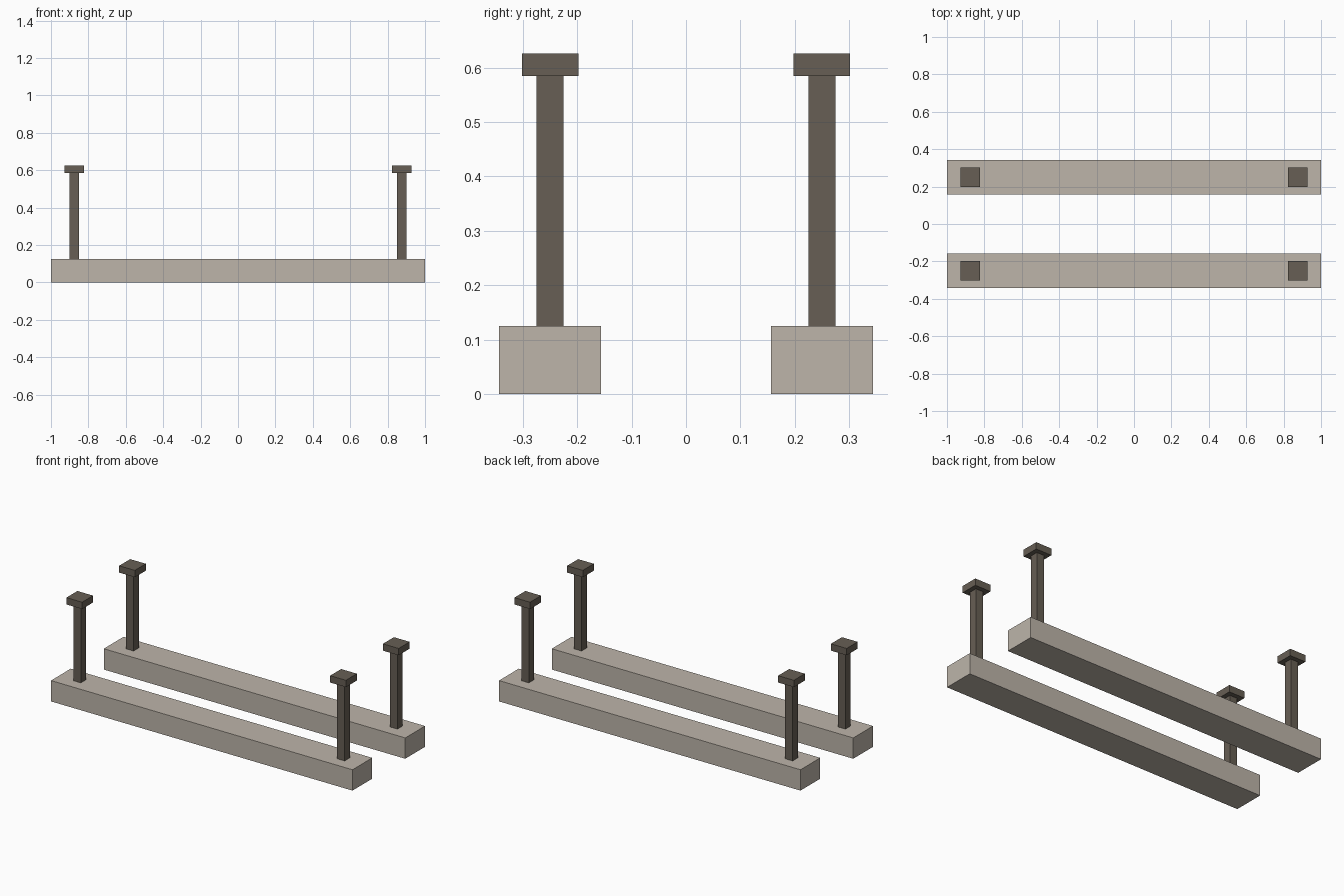
import bpy

cube = bpy.data.objects.get("Cube")
if cube:
    bpy.data.objects.remove(cube, do_unlink=True)


def make_material(name, rgb):
    mat = bpy.data.materials.new(name)
    mat.use_nodes = True
    mat.diffuse_color = (*rgb, 1)
    mat.node_tree.nodes["Principled BSDF"].inputs["Base Color"].default_value = (*rgb, 1)
    return mat


def box(name, x, y, bottom, top, width, depth, mat):
    bpy.ops.mesh.primitive_cube_add(size=1, location=(x, y, (bottom + top) / 2))
    obj = bpy.context.object
    obj.name = name
    obj.scale = (width, depth, top - bottom)
    bpy.ops.object.transform_apply(location=False, rotation=False, scale=True)
    obj.data.materials.append(mat)
    return obj


stone = make_material("pale stone", (0.51, 0.46, 0.40))
wood = make_material("dark wood", (0.135, 0.114, 0.089))

BEAM_TOP, POST_TOP, CAP_TOP = 0.125, 0.585, 0.626

# Two parallel beams, each with a capped post near either end
for row, y in (("front", -0.25), ("back", 0.25)):
    box(f"{row}_beam", 0, y, 0, BEAM_TOP, 2, 0.187, stone)
    for side, x in (("right", -0.875), ("left", 0.875)):
        box(f"{row}_{side}_post", x, y, BEAM_TOP, POST_TOP, 0.05, 0.05, wood)
        box(f"{row}_{side}_cap", x, y, POST_TOP, CAP_TOP, 0.104, 0.104, wood)
